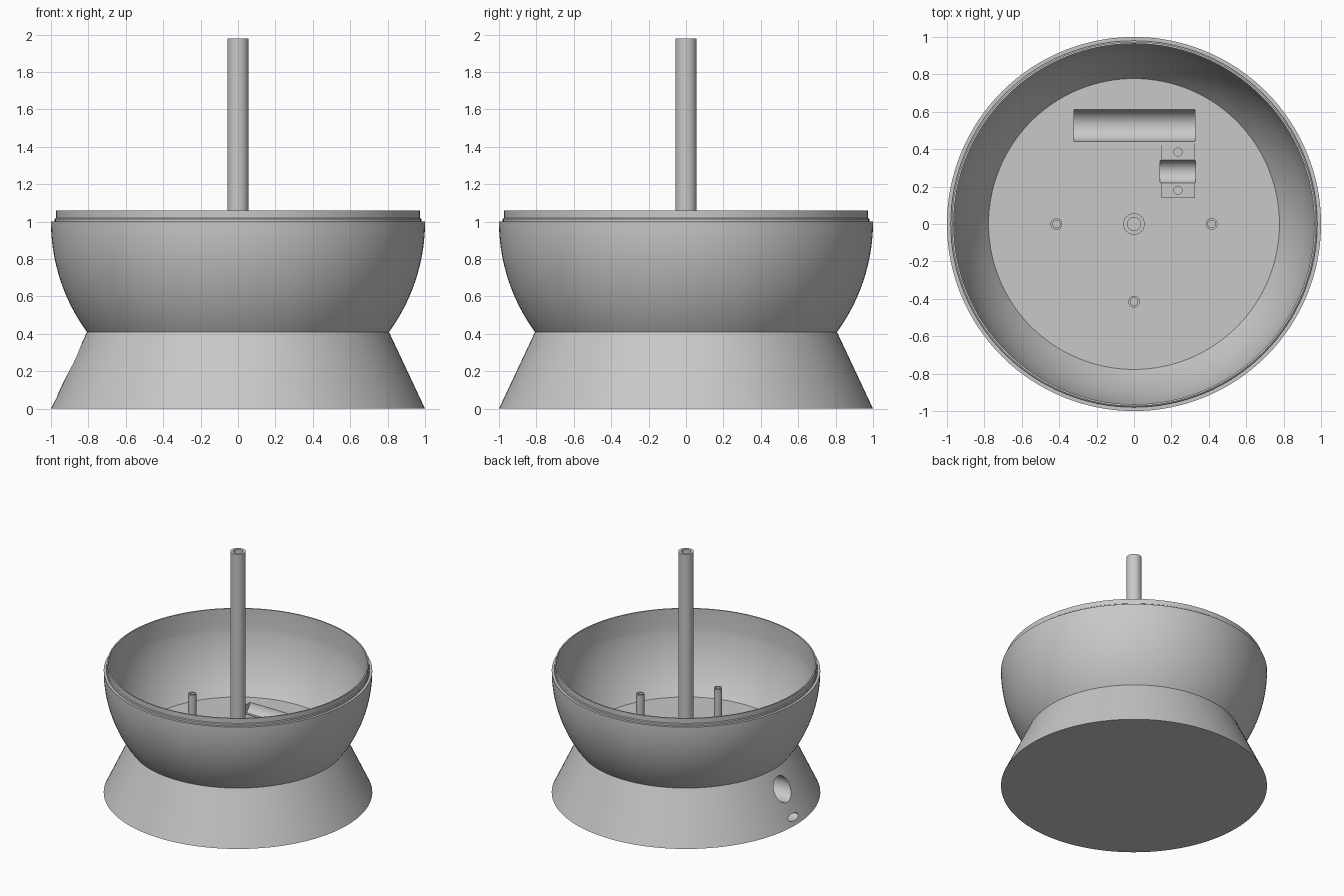
import bpy, bmesh, math
from mathutils import Matrix, Vector

old = bpy.data.objects.get("Cube")
if old:
    bpy.data.objects.remove(old, do_unlink=True)

grey = bpy.data.materials.new("plain grey")
grey.use_nodes = True
grey.diffuse_color = (0.58, 0.58, 0.58, 1)
grey.node_tree.nodes["Principled BSDF"].inputs["Base Color"].default_value = (0.58, 0.58, 0.58, 1)

FLOOR = 0.42


def finish(name, bm):
    bmesh.ops.recalc_face_normals(bm, faces=bm.faces)
    mesh = bpy.data.meshes.new(name)
    bm.to_mesh(mesh)
    bm.free()
    mesh.materials.append(grey)
    ob = bpy.data.objects.new(name, mesh)
    bpy.context.collection.objects.link(ob)
    return ob


def lathe(name, profile, steps, x=0, y=0):
    """Revolve an (r, z) outline that starts and ends on the axis."""
    bm = bmesh.new()
    vs = [bm.verts.new((r, 0, z)) for r, z in profile]
    es = [bm.edges.new(pair) for pair in zip(vs, vs[1:])]
    bmesh.ops.spin(bm, geom=vs + es, cent=(0, 0, 0), axis=(0, 0, 1),
                   angle=math.tau, steps=steps)
    bmesh.ops.remove_doubles(bm, verts=bm.verts, dist=0.0001)
    bmesh.ops.translate(bm, vec=(x, y, 0), verts=bm.verts)
    return finish(name, bm)


def cylinder(name, start, end, radius, scale_side=1, sides=48):
    """Cylinder between two points, optionally widened along y."""
    a, b = Vector(start), Vector(end)
    turn = (b - a).to_track_quat('Z', 'Y').to_matrix().to_4x4()
    bm = bmesh.new()
    bmesh.ops.create_cone(bm, cap_ends=True, segments=sides, radius1=radius, radius2=radius,
                          depth=(b - a).length, matrix=turn)
    bmesh.ops.scale(bm, vec=(1, scale_side, 1), verts=bm.verts)
    bmesh.ops.translate(bm, vec=(a + b) / 2, verts=bm.verts)
    return finish(name, bm)


def box(name, lo, hi):
    lo, hi = Vector(lo), Vector(hi)
    bm = bmesh.new()
    bmesh.ops.create_cube(bm, size=1, matrix=Matrix.Translation((lo + hi) / 2)
                          @ Matrix.Diagonal((*(hi - lo), 1)))
    return finish(name, bm)


def cut(target, cutters):
    bpy.context.view_layer.objects.active = target
    for cutter in cutters:
        mod = target.modifiers.new("cut", 'BOOLEAN')
        mod.operation, mod.solver, mod.object = 'DIFFERENCE', 'EXACT', cutter
        bpy.ops.object.modifier_apply(modifier=mod.name)


def arc(radius, z0, z1, n=20):
    """Points on a sphere centred at z = 1, between two heights."""
    zs = [z0 + (z1 - z0) * i / n for i in range(n + 1)]
    return [(math.sqrt(radius ** 2 - (1 - z) ** 2), z) for z in zs]


# Solid flared foot with the round bowl and its stepped rim
outline = [(0, 0), (1, 0)] + arc(1, 0.41, 1.0)
outline += [(0.98, 1.0), (0.98, 1.015), (0.974, 1.02), (0.974, 1.06), (0.964, 1.06)]
outline += arc(0.97, 0.894, FLOOR) + [(0, FLOOR)]
bowl = lathe("bowl_and_foot", outline, 128)

# Low pads beside the floor troughs
trough_pad = box("trough_edge", (-0.32, 0.42, 0.40), (0.325, 0.46, FLOOR + 0.005))
clamp_pad = box("clamp_pad", (0.145, 0.14, 0.40), (0.325, 0.43, FLOOR + 0.01))

# Floor troughs, screw holes, side bore and side slot
cutters = [
    cylinder("long_trough_cutter", (-0.32, 0.527, 0.43), (0.325, 0.527, 0.43), 0.085),
    cylinder("short_trough_cutter", (0.14, 0.28, 0.44), (0.33, 0.28, 0.44), 0.062),
    cylinder("side_bore_cutter", (-1.1, 0, 0.26), (-0.6, 0, 0.26), 0.095),
    cylinder("side_slot_cutter", (-1.2, 0, 0.055), (-0.8, 0, 0.055), 0.025, 2.6),
]
for y in (0.18, 0.385):
    cutters.append(cylinder("screw_hole_cutter", (0.235, y, 0.35), (0.235, y, 0.5), 0.022, sides=24))
for part in (bowl, trough_pad, clamp_pad):
    cut(part, cutters)
for cutter in cutters:
    bpy.data.objects.remove(cutter, do_unlink=True)


# Hollow post and three screw bosses
def tube(name, x, y, outer, inner, top, depth, steps):
    return lathe(name, [(0, 0.40), (outer, 0.40), (outer, top), (inner, top),
                        (inner, top - depth), (0, top - depth)], steps, x, y)


parts = [bowl, trough_pad, clamp_pad, tube("centre_post", 0, 0, 0.057, 0.035, 1.98, 1.2, 48)]
for name, x, y in (("right_boss", -0.415, 0), ("left_boss", 0.415, 0), ("front_boss", 0, -0.415)):
    parts.append(tube(name, x, y, 0.031, 0.02, 0.70, 0.2, 24))

# Smooth shading with crisp edges
bpy.ops.object.select_all(action='DESELECT')
for part in parts:
    part.select_set(True)
bpy.context.view_layer.objects.active = bowl
bpy.ops.object.shade_smooth_by_angle(angle=math.radians(25))
